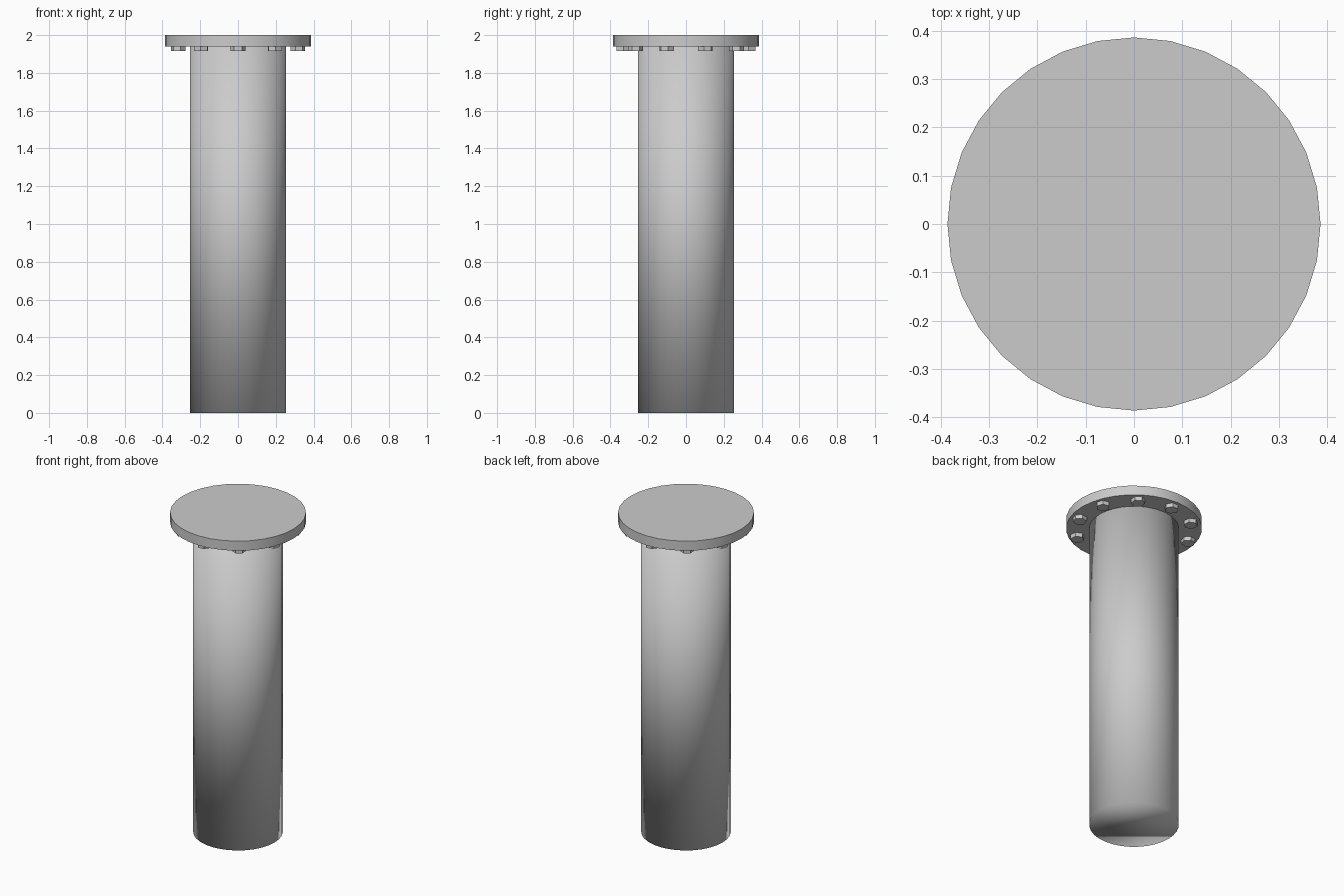
import bpy
import math

cube = bpy.data.objects.get("Cube")
if cube:
    bpy.data.objects.remove(cube, do_unlink=True)

grey = bpy.data.materials.new("plain grey")
grey.use_nodes = True
colour = (0.6, 0.6, 0.6, 1)
grey.diffuse_color = colour
grey.node_tree.nodes["Principled BSDF"].inputs["Base Color"].default_value = colour

FLANGE_BOTTOM, TOP = 1.94, 2.0
BOLT_COUNT, BOLT_CIRCLE = 10, 0.332


def cylinder(name, radius, bottom, top, sides=32, x=0, y=0, turn=0):
    bpy.ops.mesh.primitive_cylinder_add(
        vertices=sides, radius=radius, depth=top - bottom,
        location=(x, y, (bottom + top) / 2), rotation=(0, 0, turn))
    obj = bpy.context.object
    obj.name = name
    obj.data.materials.append(grey)
    return obj


# Pipe, softly shaded over its closed ends
cylinder("pipe", 0.255, 0, FLANGE_BOTTOM)
bpy.ops.object.shade_smooth()

# Flange plate with crisp rims
cylinder("flange", 0.386, FLANGE_BOTTOM, TOP)
bpy.ops.object.shade_smooth_by_angle(angle=math.radians(30))

# Ring of hexagonal bolt heads, each with a flat facing outward
for i in range(BOLT_COUNT):
    a = math.tau * i / BOLT_COUNT + math.pi / 2
    cylinder(f"bolt_{i + 1}", 0.04, 1.915, FLANGE_BOTTOM + 0.01, sides=6,
             x=BOLT_CIRCLE * math.cos(a), y=BOLT_CIRCLE * math.sin(a), turn=a)
